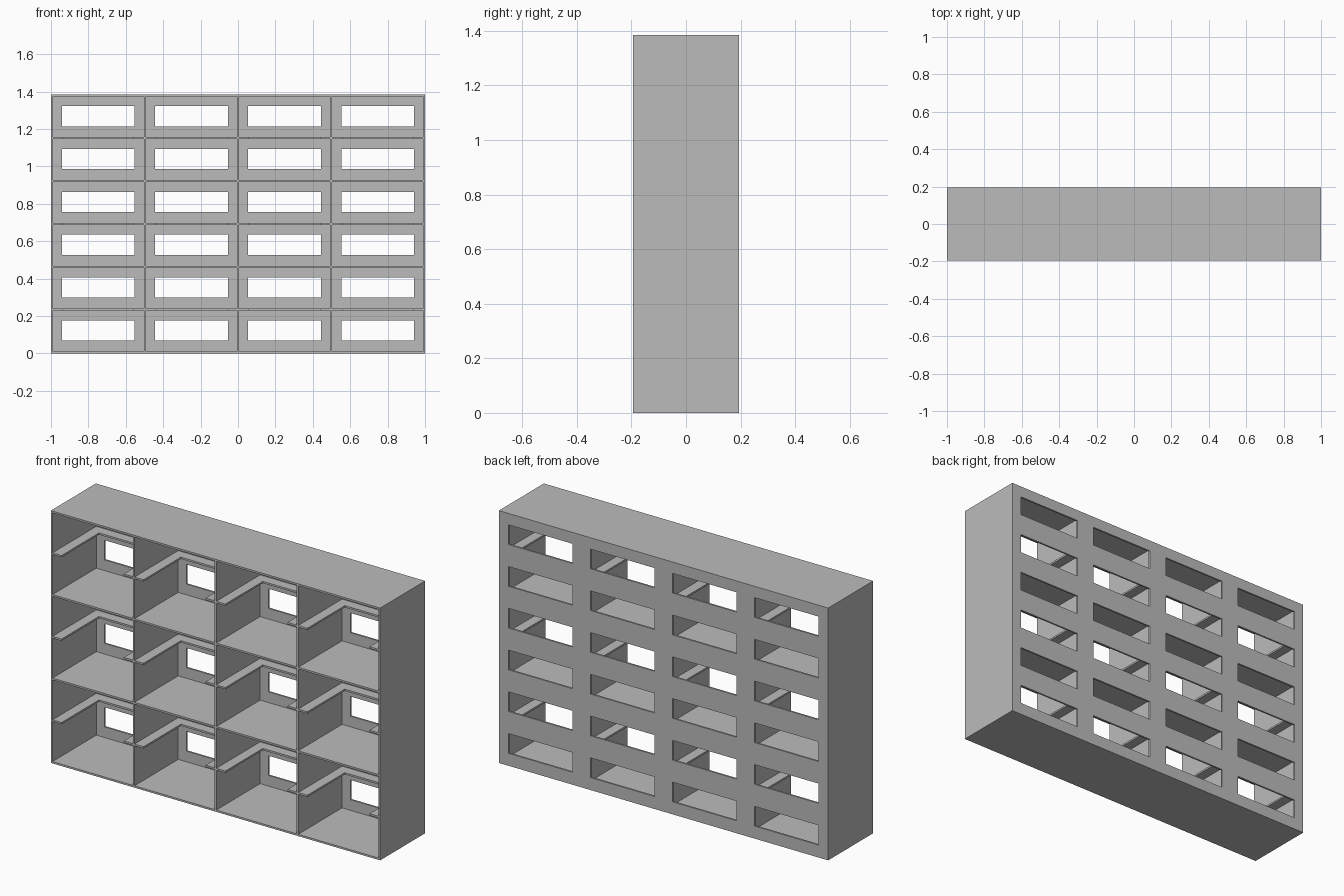
import bpy

cube = bpy.data.objects.get("Cube")
if cube:
    bpy.data.objects.remove(cube, do_unlink=True)

# Overall sizes
HALF_W, HALF_D, HEIGHT = 1.0, 0.195, 1.385
T = 0.01                        # panel thickness
COLS, ROWS = 4, 6
DX = (2 * HALF_W - T) / COLS    # column pitch
DZ = (HEIGHT - T) / ROWS        # half-storey pitch
WIN_W, WIN_H = 0.388, 0.108     # back openings
LEDGE = 0.055                   # ledge width
BACK = HALF_D - T               # inner face of the back panel

grey = bpy.data.materials.new("plain_grey")
grey.use_nodes = True
grey.diffuse_color = (0.5, 0.5, 0.5, 1)
grey.node_tree.nodes["Principled BSDF"].inputs["Base Color"].default_value = grey.diffuse_color


def make(name, verts, faces):
    mesh = bpy.data.meshes.new(name)
    mesh.from_pydata(verts, [], faces)
    mesh.materials.append(grey)
    obj = bpy.data.objects.new(name, mesh)
    bpy.context.collection.objects.link(obj)
    return obj


def box(name, x0, x1, y0, y1, z0, z1):
    verts = [(x, y, z) for z in (z0, z1) for x, y in ((x0, y0), (x1, y0), (x1, y1), (x0, y1))]
    sides = [(i, (i + 1) % 4, (i + 1) % 4 + 4, i + 4) for i in range(4)]
    return make(name, verts, [(3, 2, 1, 0), (4, 5, 6, 7)] + sides)


def prism(name, outline, z0, z1):
    n = len(outline)
    verts = [(x, y, z) for z in (z0, z1) for x, y in outline]
    sides = [(i, (i + 1) % n, (i + 1) % n + n, i + n) for i in range(n)]
    return make(name, verts, [tuple(reversed(range(n))), tuple(range(n, 2 * n))] + sides)


# Uprights: outer sides run full depth, dividers stop at the back panel
for c in range(COLS + 1):
    x = -HALF_W + c * DX
    outer = c in (0, COLS)
    box("side_panel" if outer else "divider", x, x + T, -HALF_D,
        HALF_D if outer else BACK, 0 if outer else T, HEIGHT if outer else HEIGHT - T)

# Full shelves on every second level, including base and top
for r in range(0, ROWS + 1, 2):
    z = r * DZ
    outer = r in (0, ROWS)
    box("base_panel" if r == 0 else "top_panel" if outer else "shelf",
        -HALF_W + T, HALF_W - T, -HALF_D, HALF_D if outer else BACK, z, z + T)

# U-shaped ledges halfway up every compartment
for c in range(COLS):
    x0 = -HALF_W + c * DX + T
    x1 = x0 + DX - T
    outline = [(x0, -HALF_D), (x0 + LEDGE, -HALF_D), (x0 + LEDGE, BACK - LEDGE),
               (x1 - LEDGE, BACK - LEDGE), (x1 - LEDGE, -HALF_D), (x1, -HALF_D),
               (x1, BACK), (x0, BACK)]
    for r in range(1, ROWS, 2):
        prism("ledge", outline, r * DZ, r * DZ + T)

# Back panel: a grid of faces with the openings left out, then thickened
xs, zs = [-HALF_W + T], [T]
for c in range(COLS):
    mid = -HALF_W + T / 2 + (c + 0.5) * DX
    xs += [mid - WIN_W / 2, mid + WIN_W / 2]
for r in range(ROWS):
    mid = T / 2 + (r + 0.5) * DZ + 0.003
    zs += [mid - WIN_H / 2, mid + WIN_H / 2]
xs.append(HALF_W - T)
zs.append(HEIGHT - T)
n = len(xs)
faces = [(j * n + i, j * n + i + 1, (j + 1) * n + i + 1, (j + 1) * n + i)
         for j in range(len(zs) - 1) for i in range(n - 1) if not (i % 2 and j % 2)]
back = make("back_panel", [(x, HALF_D, z) for z in zs for x in xs], [f[::-1] for f in faces])
solid = back.modifiers.new("thickness", 'SOLIDIFY')
solid.thickness = T
solid.offset = -1
